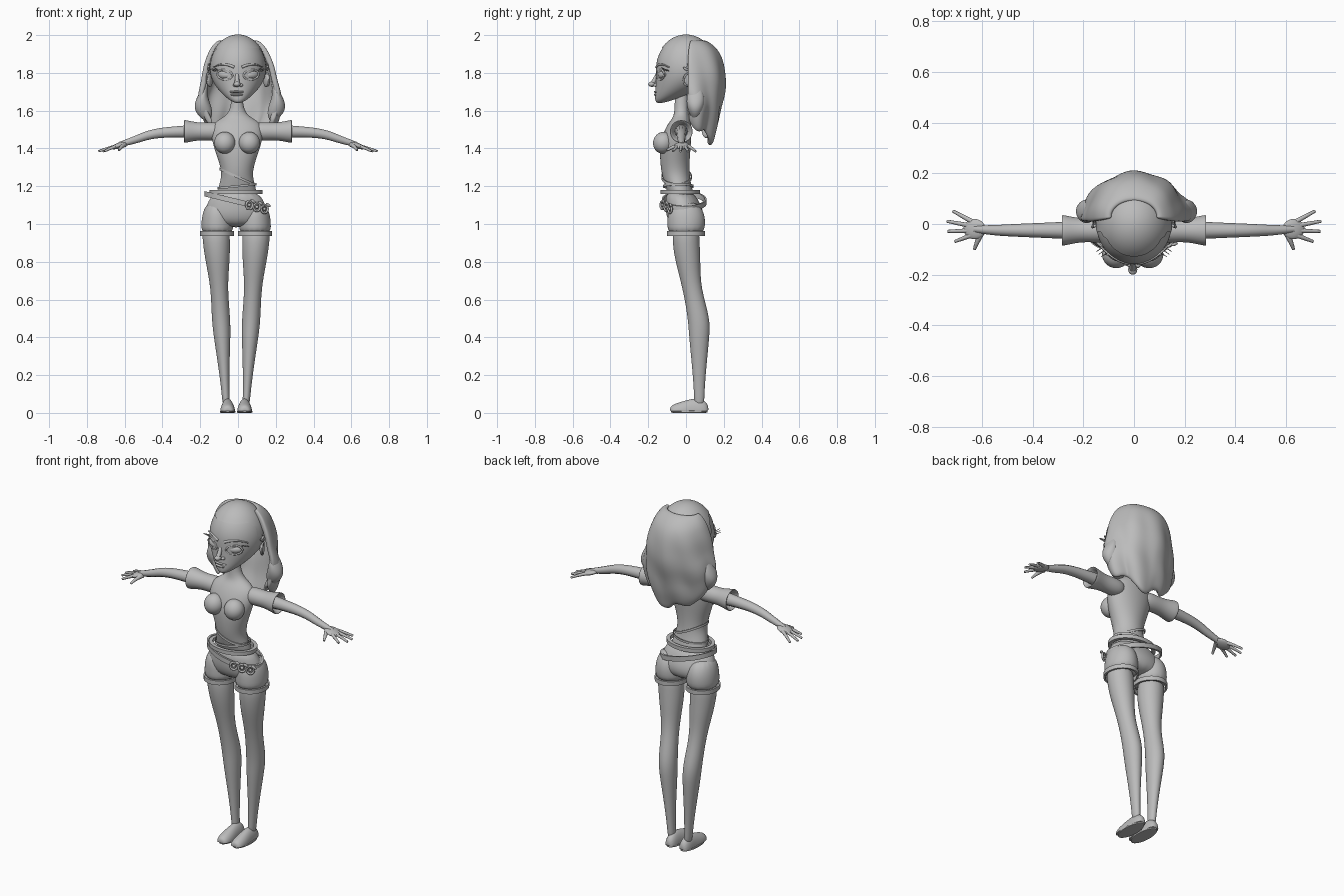
import bpy, bmesh, math
from math import sin, cos, pi, tau
from mathutils import Vector

default_cube = bpy.data.objects.get("Cube")
if default_cube:
    bpy.data.objects.remove(default_cube)

colour = (.5, .5, .5, 1)
grey = bpy.data.materials.new("plain grey")
grey.use_nodes = True
grey.diffuse_color = colour
grey.node_tree.nodes["Principled BSDF"].inputs["Base Color"].default_value = colour

SIDES = (("left", 1), ("right", -1))
PLANES = {"x": (Vector((0, 1, 0)), Vector((0, 0, 1))),
          "y": (Vector((1, 0, 0)), Vector((0, 0, 1))),
          "z": (Vector((1, 0, 0)), Vector((0, 1, 0)))}
BODY = -.01          # the body stands slightly off centre


def link(name, data):
    data.materials.append(grey)
    ob = bpy.data.objects.new(name, data)
    bpy.context.collection.objects.link(ob)
    return ob


def finish(name, bm, subsurf=0):
    bmesh.ops.recalc_face_normals(bm, faces=bm.faces)
    mesh = bpy.data.meshes.new(name)
    bm.to_mesh(mesh)
    bm.free()
    ob = link(name, mesh)
    bpy.ops.object.select_all(action="DESELECT")
    bpy.context.view_layer.objects.active = ob
    ob.select_set(True)
    if subsurf:
        bpy.ops.object.shade_smooth()
        smooth = ob.modifiers.new("smooth", "SUBSURF")
        smooth.levels = smooth.render_levels = subsurf
    else:
        bpy.ops.object.shade_smooth_by_angle(angle=pi / 4)
    return ob


def bridge(bm, rows, closed=True):
    """Join neighbouring rows of vertices with quads."""
    count = len(rows[0])
    for low, high in zip(rows, rows[1:]):
        for i in range(count if closed else count - 1):
            j = (i + 1) % count
            bm.faces.new((low[i], low[j], high[j], high[i]))


def loft(name, rings, axis="z", floor=0, sides=16):
    """Smooth body through rings given as (centre, first radius, second radius)."""
    bm = bmesh.new()
    across, along = PLANES[axis]
    rows = []
    for centre, ra, rb in rings:
        row = []
        for i in range(sides):
            angle = tau * i / sides
            point = Vector(centre) + across * ra * cos(angle) + along * rb * sin(angle)
            point.z = max(point.z, floor)
            row.append(bm.verts.new(point))
        rows.append(row)
    bridge(bm, rows)
    bm.faces.new(rows[0])
    bm.faces.new(rows[-1])
    return finish(name, bm, subsurf=2)


def upright(name, rows, x=BODY):
    """Standing body from (height, front, back, half width)."""
    return loft(name, [((x, (front + back) / 2, z), width, (back - front) / 2)
                       for z, front, back, width in rows])


def sphere():
    bm = bmesh.new()
    bmesh.ops.create_uvsphere(bm, u_segments=32, v_segments=24, radius=1)
    return bm


def ball(name, place, size, turn=(0, 0, 0)):
    ob = finish(name, sphere())
    ob.location, ob.scale, ob.rotation_euler = place, size, turn
    return ob


def cord(name, points, start, end, side=1, cyclic=False):
    """Round tube whose radius runs evenly from start to end."""
    curve = bpy.data.curves.new(name, "CURVE")
    curve.dimensions = "3D"
    curve.bevel_depth, curve.bevel_resolution = 1, 3
    curve.use_fill_caps = True
    spline = curve.splines.new("NURBS")
    last = len(points) - 1
    spline.points.add(last)
    for i, (x, y, z) in enumerate(points):
        spline.points[i].co = (side * x, y, z, 1)
        spline.points[i].radius = start + (end - start) * i / last
    spline.order_u, spline.resolution_u = 3, 6
    spline.use_endpoint_u, spline.use_cyclic_u = True, cyclic
    return link(name, curve)


def hoop(name, place, width, height, thick, turn=(0, 0, 0)):
    """Upright oval ring."""
    count = 12
    circle = [(width * cos(tau * i / count), 0, height * sin(tau * i / count)) for i in range(count)]
    ob = cord(name, circle, thick, thick, cyclic=True)
    ob.location, ob.rotation_euler = place, turn
    return ob


def strap(name, centre, rx, ry, height, slope, thick):
    """Flat band round the body, tilted sideways by the slope."""
    bm = bmesh.new()
    count = 48
    rows = []
    for up, grow in ((-1, 0), (-1, thick), (1, thick), (1, 0), (-1, 0)):
        row = []
        for i in range(count):
            x, y = (rx + grow) * cos(tau * i / count), (ry + grow) * sin(tau * i / count)
            offset = Vector((x, y, slope * x + up * height / 2))
            row.append(bm.verts.new(Vector(centre) + offset))
        rows.append(row)
    bridge(bm, rows)
    bmesh.ops.remove_doubles(bm, verts=bm.verts, dist=.0001)
    return finish(name, bm)


def skull(name, grow, covers):
    """Egg-shaped head with a narrow jaw pushed forward, kept where covered."""
    bm = sphere()
    for v in bm.verts:
        x, y, z = v.co
        low = min(z, 0) ** 2
        taper = grow * (1 - .35 * low)
        v.co = (.15 * x * taper, .16 * y * taper - .14 * low, 1.82 + .18 * z * grow)
    spare = [f for f in bm.faces if not covers(f.calc_center_median())]
    bmesh.ops.delete(bm, geom=spare, context="FACES")
    return finish(name, bm, subsurf=1)


# Head and close-fitting hair cap
skull("head", 1, lambda p: True)
skull("hair_cap", 1.02, lambda p: p.z > 1.94 or (p.y > -.04 and p.z > 1.84))

# Face
cord("nose", [(BODY / 2, -.14, 1.82), (BODY / 2, -.16, 1.77), (BODY / 2, -.18, 1.74)], .008, .014)
ball("nose_tip", (BODY / 2, -.18, 1.74), (.018, .02, .014))
ball("upper_lip", (BODY / 2, -.15, 1.7), (.04, .02, .007))
ball("lower_lip", (BODY / 2, -.15, 1.685), (.035, .02, .009))
for label, side in SIDES:
    ball(label + "_nostril", (side * .016, -.16, 1.735), (.01, .014, .009))
    eye, turn = (side * .07, -.12, 1.79), (0, -side * .1, side * .45)
    ball(label + "_eye", eye, (.042, .025, .024), turn)
    hoop(label + "_eyelid", (eye[0], eye[1] - .016, eye[2]), .046, .027, .005, turn)
    cord(label + "_brow", [(.02, -.155, 1.83), (.08, -.145, 1.86), (.13, -.09, 1.83)], .008, .003, side)
    for k in range(3):
        root = Vector((.1 + .01 * k, -.11 + .01 * k, 1.81))
        tip = root + Vector((.03, -.02, .02 - .005 * k))
        cord(label + "_lash", [root, tip], .003, .001, side)
    ball(label + "_ear", (side * .15, .01, 1.76), (.012, .026, .036), (.3, 0, side * .4))
    hoop(label + "_ear_rim", (side * .155, .01, 1.765), .024, .034, .005, (0, side * .3, pi / 2 + side * .4))
    for k in range(5):      # sprig above the ear
        ball(label + "_clip_leaf", (side * .155, .01 * k, 1.82 + .01 * k),
             (.006, .007, .017), ((-1) ** k, 0, 0))

# Long wavy hair, longest in the middle of the back
bm = bmesh.new()
rows, columns = [], 29
for r in range(12):
    s = r / 11
    width = .09 + .14 * s ** .5 - .07 * s ** 8
    back = .06 + .04 * s + .09 * sin(pi * s ** .6)
    row = []
    for i in range(columns):
        angle = 1.7 * (2 * i / (columns - 1) - 1)
        wave = 1 + s * (.07 * sin(8 * angle + 5 * s) + .04 * sin(17 * s + 2 * angle))
        length = .55 - .07 * abs(angle) + .02 * sin(6 * angle)
        row.append(bm.verts.new((width * wave * sin(angle) + .015 * s,
                                 .03 + back * wave * cos(angle), 1.97 - s * length)))
    rows.append(row)
bridge(bm, rows, closed=False)
hair = finish("long_hair", bm, subsurf=2)
shell = hair.modifiers.new("thickness", "SOLIDIFY")
shell.thickness, shell.offset = .03, 0
hair.modifiers.move(1, 0)
for label, side in SIDES:
    loft(label + "_side_lock", [((side * (.17 + .03 * sin(pi * t)) + .01, .05, 1.76 - .22 * t),
                                 .01 + .04 * sin(pi * t ** 2), .01 + .04 * sin(pi * t))
                                for t in (0, .2, .4, .6, .8, 1)])

# Torso and neck
upright("torso", [(1.1, -.08, .06, .12), (1.2, -.11, .03, .1), (1.26, -.13, .02, .08), (1.34, -.14, .02, .1),
                  (1.44, -.14, .03, .14), (1.53, -.1, .03, .14), (1.56, -.07, .02, .08),
                  (1.6, -.06, .01, .03), (1.73, -.06, .01, .03)], BODY / 2)

for label, side in SIDES:
    ball(label + "_bust", (side * .065 + BODY / 2, -.12, 1.43), (.056, .054, .058), (-.3, 0, 0))

    # Flared sleeve, turned in at its open end
    loft(label + "_sleeve", [((side * x, -.025, 1.49), radius, radius) for x, radius in
                             ((.06, .04), (.12, .052), (.2, .045), (.26, .058), (.285, .063),
                              (.287, .058), (.27, .045), (.24, .035))], "x")
    # Arm, palm, fingers and thumb
    cord(label + "_arm", [(.2, -.025, 1.49), (.3, -.025, 1.49), (.45, -.025, 1.48), (.56, -.025, 1.44),
                          (.63, -.02, 1.42)], .038, .014, side)
    ball(label + "_palm", (side * .63, -.02, 1.415), (.045, .04, .015), (0, side * .3, 0))
    for k in range(4):
        spread = k - 1.6
        root = Vector((.64, -.015 + .018 * spread, 1.413))
        tip = Vector((.74 - .013 * spread ** 2, .04 * spread - .005, 1.385))
        cord(label + "_finger", [root, (root + tip) / 2 + Vector((0, 0, .004)), tip], .01, .006, side)
    cord(label + "_thumb", [(.6, -.03, 1.42), (.62, -.07, 1.41), (.63, -.1, 1.39)], .013, .006, side)

    # Leg, leaning out towards the hip and deeper than wide at the calf
    loft(label + "_leg", [((side * (.05 + .06 * z) + BODY, y, z), r, r * (1.4 - .45 * z)) for z, y, r in
                          ((1, 0, .075), (.9, 0, .074), (.8, .01, .065), (.66, .03, .044), (.5, .07, .051),
                           (.4, .07, .045), (.25, .07, .03), (.1, .07, .02), (.03, .07, .02))])
    # Shoe and sole
    foot = side * .045 + BODY
    loft(label + "_shoe", [((foot, y, .01), width, height) for y, width, height in
                           ((-.085, .02, .02), (-.07, .035, .035), (-.03, .042, .048), (.04, .035, .07),
                            (.09, .034, .066), (.12, .02, .03))], "y", floor=.008)
    loft(label + "_sole", [((foot, .017, z), .042, .1) for z in (0, .002, .01, .012)])

    # Shorts leg with turned-up cuff
    hip = side * .1 + BODY
    upright(label + "_shorts_leg", [(1.12, -.07, .06, .05), (1.06, -.1, .1, .08),
                                    (1, -.1, .105, .087), (.94, -.1, .095, .085)], hip)
    strap(label + "_shorts_cuff", (hip, 0, .95), .08, .09, .025, 0, .01)

# Shorts top and waistband
upright("shorts", [(1.18, -.11, .04, .12), (1.1, -.11, .08, .16), (1.05, -.11, .1, .175), (.98, -.08, .08, .15)])
strap("waistband", (BODY, -.03, 1.17), .12, .085, .022, 0, .02)

# Slung belt, shirt hem and waist wrap
strap("belt", (BODY, -.01, 1.12), .157, .108, .028, -.24, .01)
strap("shirt_hem", (BODY / 2, -.04, 1.2), .1, .077, .012, .1, .004)
strap("waist_wrap", (BODY / 2, -.05, 1.25), .09, .077, .014, -.45, .004)

# Buckle of linked rings and leaves
for k in range(3):
    place = Vector((.06 + .04 * k, -.125 + .02 * k, 1.1 - .01 * k))
    hoop("buckle_ring", place, .02, .022, .006, (0, 0, .5))
    ball("buckle_stud", place, (.009, .008, .009))
    ball("buckle_leaf", place + Vector((.02, .005, .02)), (.016, .006, .008), (0, .6, .4))
